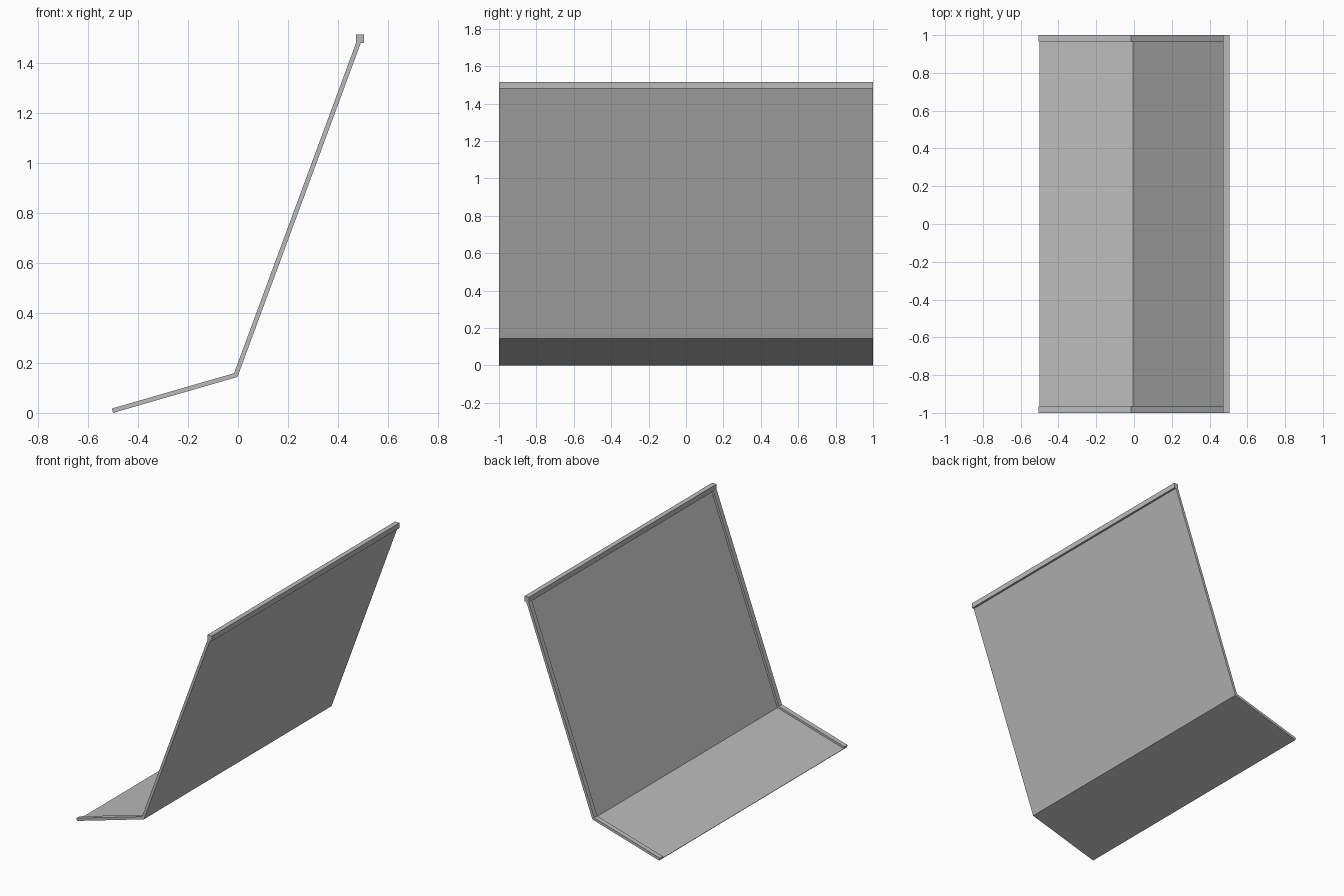
import bpy
import bmesh
from mathutils import Vector

old = bpy.data.objects.get("Cube")
if old:
    bpy.data.objects.remove(old, do_unlink=True)

grey = bpy.data.materials.new("light_grey")
grey.use_nodes = True
colour = (0.5, 0.5, 0.5, 1)
grey.diffuse_color = colour
grey.node_tree.nodes["Principled BSDF"].inputs["Base Color"].default_value = colour

# Underside line of the bent sheet: lip end, bend, top edge
LINE = [Vector((-0.5, 0)), Vector((-0.002, 0.144)), Vector((0.495, 1.49))]


def bent_profile(thickness):
    """Closed outline of the bent line, thickened towards the inner side."""
    a, b, c = LINE
    n1, n2 = (Vector((-(q - p).y, (q - p).x)).normalized() for p, q in ((a, b), (b, c)))
    miter = (n1 + n2) / (1 + n1.dot(n2))
    return [a, b, c, c + n2 * thickness, b + miter * thickness, a + n1 * thickness]


def extrude_profile(name, points, y0, y1):
    """Extrude an x-z outline along y."""
    bm = bmesh.new()
    face = bm.faces.new([bm.verts.new((p[0], y0, p[1])) for p in points])
    geom = bmesh.ops.extrude_face_region(bm, geom=[face])["geom"]
    bmesh.ops.translate(bm, vec=(0, y1 - y0, 0),
                        verts=[v for v in geom if isinstance(v, bmesh.types.BMVert)])
    bmesh.ops.recalc_face_normals(bm, faces=bm.faces)
    mesh = bpy.data.meshes.new(name)
    bm.to_mesh(mesh)
    bm.free()
    mesh.materials.append(grey)
    obj = bpy.data.objects.new(name, mesh)
    bpy.context.collection.objects.link(obj)


# Thin bent sheet between the rims
RIM = 0.967
extrude_profile("bent_panel", bent_profile(0.004), -RIM, RIM)

# Raised rims along both sides
extrude_profile("front_rim", bent_profile(0.018), -1, -RIM)
extrude_profile("back_rim", bent_profile(0.018), RIM, 1)

# Square rail along the top edge
left, right, low, high = 0.472, 0.505, 1.48, 1.515
extrude_profile("top_rail", [(left, low), (right, low), (right, high), (left, high)], -1, 1)
